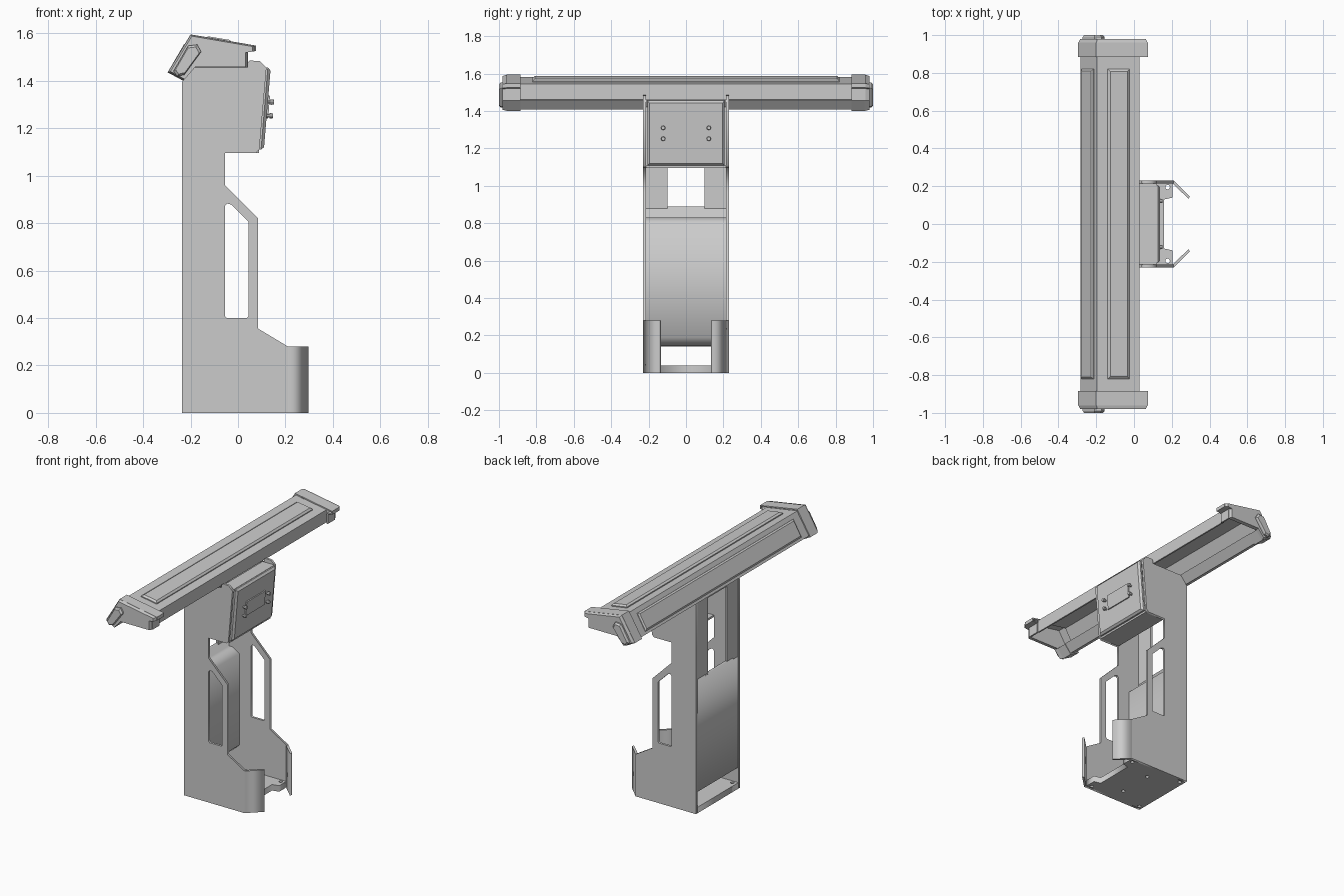
import bpy, bmesh, math
from mathutils import Vector

if "Cube" in bpy.data.objects:
    bpy.data.objects.remove(bpy.data.objects["Cube"])


def sheet_part(name, outline, lo, hi, holes=(), upright=True):
    """Flat extruded outline with optional holes; upright = XZ outline along y, else XY along z."""
    cu = bpy.data.curves.new(name, 'CURVE')
    cu.dimensions, cu.fill_mode, cu.extrude = '2D', 'BOTH', abs(hi - lo) / 2
    for loop in [outline, *holes]:
        sp = cu.splines.new('POLY')
        sp.points.add(len(loop) - 1)
        for p, (a, b) in zip(sp.points, loop):
            p.co = (a, b, 0, 1)
        sp.use_cyclic_u = True
    ob = bpy.data.objects.new(name, cu)
    bpy.context.collection.objects.link(ob)
    mid = (lo + hi) / 2
    if upright:
        ob.rotation_euler.x = math.pi / 2
        ob.location.y = mid
    else:
        ob.location.z = mid
    bpy.ops.object.select_all(action='DESELECT')
    ob.select_set(True)
    bpy.context.view_layer.objects.active = ob
    bpy.ops.object.convert(target='MESH')
    return ob


def mesh_part(name, bm):
    bmesh.ops.recalc_face_normals(bm, faces=bm.faces)
    me = bpy.data.meshes.new(name)
    bm.to_mesh(me)
    bm.free()
    ob = bpy.data.objects.new(name, me)
    bpy.context.collection.objects.link(ob)
    return ob


def loft(name, rings):
    """Closed solid through rings of equal point count."""
    bm = bmesh.new()
    vs = [[bm.verts.new(p) for p in r] for r in rings]
    n = len(vs[0])
    for a, b in zip(vs, vs[1:]):
        for i in range(n):
            j = (i + 1) % n
            bm.faces.new((a[i], a[j], b[j], b[i]))
    bm.faces.new(vs[0][::-1])
    bm.faces.new(vs[-1])
    return mesh_part(name, bm)


def box(name, x0, x1, y0, y1, z0, z1):
    return loft(name, [[(x0, y0, z), (x1, y0, z), (x1, y1, z), (x0, y1, z)] for z in (z0, z1)])


def pad(name, a, b, y0, y1, height, inset):
    """Raised plate on the slope from a to b (XZ); edges taper inwards."""
    a, b = Vector((a[0], 0, a[1])), Vector((b[0], 0, b[1]))
    u = (b - a).normalized()
    n = Vector((u.z, 0, -u.x))
    Y = Vector((0, 1, 0))

    def ring(h, i):
        p, q = a + u * i + n * h, b - u * i + n * h
        return [p + Y * (y0 + i), q + Y * (y0 + i), q + Y * (y1 - i), p + Y * (y1 - i)]
    return loft(name, [ring(-0.003, 0), ring(height * 0.4, 0), ring(height, inset)])


def folded(name, path, y0, y1, thick):
    """Open folded sheet running along y, thickened to the inside."""
    bm = bmesh.new()
    a, b = ([bm.verts.new((x, y, z)) for x, z in path] for y in (y0, y1))
    for i in range(len(path) - 1):
        bm.faces.new((a[i], a[i + 1], b[i + 1], b[i]))
    me = bpy.data.meshes.new(name)
    bm.to_mesh(me)
    bm.free()
    ob = bpy.data.objects.new(name, me)
    bpy.context.collection.objects.link(ob)
    m = ob.modifiers.new('thickness', 'SOLIDIFY')
    m.thickness, m.offset = thick, 1
    return ob


def circle(x, y, r, n=12):
    return [(x + r * math.cos(k * math.tau / n), y + r * math.sin(k * math.tau / n)) for k in range(n)]


# Side plates with handle opening
plate = [(-.235, 0), (.21, 0), (.21, .28), (.085, .355), (.085, .82), (-.055, .96), (-.055, 1.095),
         (.075, 1.095), (.09, 1.11), (.12, 1.455), (.093, 1.482), (.05, 1.485), (.04, 1.475),
         (.04, 1.455), (-.185, 1.455), (-.235, 1.395)]
opening = [(-.055, .407), (-.048, .40), (.038, .40), (.045, .407), (.045, .805), (-.028, .878),
           (-.045, .882), (-.055, .872)]
hexagon = [(-.272, 1.44), (-.21, 1.547), (-.172, 1.552), (-.155, 1.522), (-.226, 1.425), (-.256, 1.418)]
cap_path = [(.042, 1.455), (.042, 1.52), (.075, 1.525), (.075, 1.548), (-.2, 1.595),
            (-.297, 1.435), (-.232, 1.40), (-.185, 1.455)]
cx, cz = -.12, 1.49


def shrink(pts, y, s, c):
    return [(c[0] + (x - c[0]) * s, y, c[1] + (z - c[1]) * s) for x, z in pts]


for side, s in (('left', -1), ('right', 1)):
    sheet_part(f'side_plate_{side}', plate, s * .215, s * .23, [opening])
    # Angled front flange
    sheet_part(f'front_flange_{side}', [(.21, s * .23), (.297, s * .145), (.288, s * .134), (.204, s * .215)],
               0, .28, upright=False)
    # Back strips beside the window
    box(f'back_strip_{side}', -.232, -.218, min(s * .1, s * .215), max(s * .1, s * .215), .88, 1.45)
    # Roof end cap: sleeve, tapered end wall and hexagonal boss
    folded(f'cap_sleeve_{side}', cap_path, min(s * .885, s * .96), max(s * .885, s * .96), .01)
    loft(f'cap_end_{side}', [shrink(cap_path, s * y, k, (cx, cz)) for y, k in ((.955, 1), (.98, .93))])
    hc = (-.213, 1.484)
    loft(f'cap_boss_{side}', [shrink(hexagon, s * y, k, hc) for y, k in ((.97, 1), (.99, 1), (1, .85))])
    loft(f'cap_boss_panel_{side}', [shrink(hexagon, s * y, k, hc) for y, k in ((.99, .7), (1, .7))])

# Base floor with front notch and bolt holes
holes = [circle(x, s * y, .012) for s in (-1, 1) for x, y in ((.178, .195), (-.01, .115), (-.205, .195))]
sheet_part('base_floor', [(-.235, -.215), (.205, -.215), (.205, -.14), (.16, -.13), (.16, .13),
                          (.205, .14), (.205, .215), (-.235, .215)], 0, .04, holes, upright=False)

# Inner column box closing the back
sheet_part('column_box', [(-.232, .14), (-.19, .145), (-.14, .19), (-.14, .80), (-.19, .83),
                          (-.218, .83), (-.218, .89), (-.232, .89)], -.215, .215)
box('back_top_strip', -.232, -.218, -.1, .1, 1.39, 1.45)

# Console head
box('head_bottom', -.055, .088, -.215, .215, 1.095, 1.108)
box('head_top', .03, .118, -.215, .215, 1.448, 1.458)
pad('head_front_panel', (.118, 1.458), (.088, 1.108), -.205, .205, -.02, .012).scale = (1, 1, 1)
bpy.data.objects.remove(bpy.data.objects['head_front_panel'])
pad('head_front_panel', (.089, 1.11), (.118, 1.456), -.207, .207, .02, .012)
pad('head_screen', (.121, 1.24), (.129, 1.337), -.1, .1, .006, .001)
for z in (1.252, 1.31):
    x = .12 + (z - 1.24) * .083
    for side, s in (('left', -1), ('right', 1)):
        loft(f'button_{side}', [[(x + d, s * .122 + a, z + b) for a, b in circle(0, 0, r, 8)]
                                for d, r in ((-.006, .007), (.012, .007), (.012, .012), (.026, .01))])

# Roof beam with raised panels
folded('roof_beam', [(.03, 1.462), (.03, 1.545), (-.197, 1.582), (-.282, 1.437), (-.23, 1.407), (-.187, 1.46)],
       -.89, .89, .01)
pad('roof_top_panel', (-.14, 1.5727), (-.025, 1.554), -.82, .82, -.014, -.0)
bpy.data.objects.remove(bpy.data.objects['roof_top_panel'])
pad('roof_top_panel', (-.025, 1.554), (-.14, 1.5727), -.82, .82, .016, .012)
pad('roof_back_panel', (-.212, 1.556), (-.273, 1.452), -.82, .82, .012, .01)
